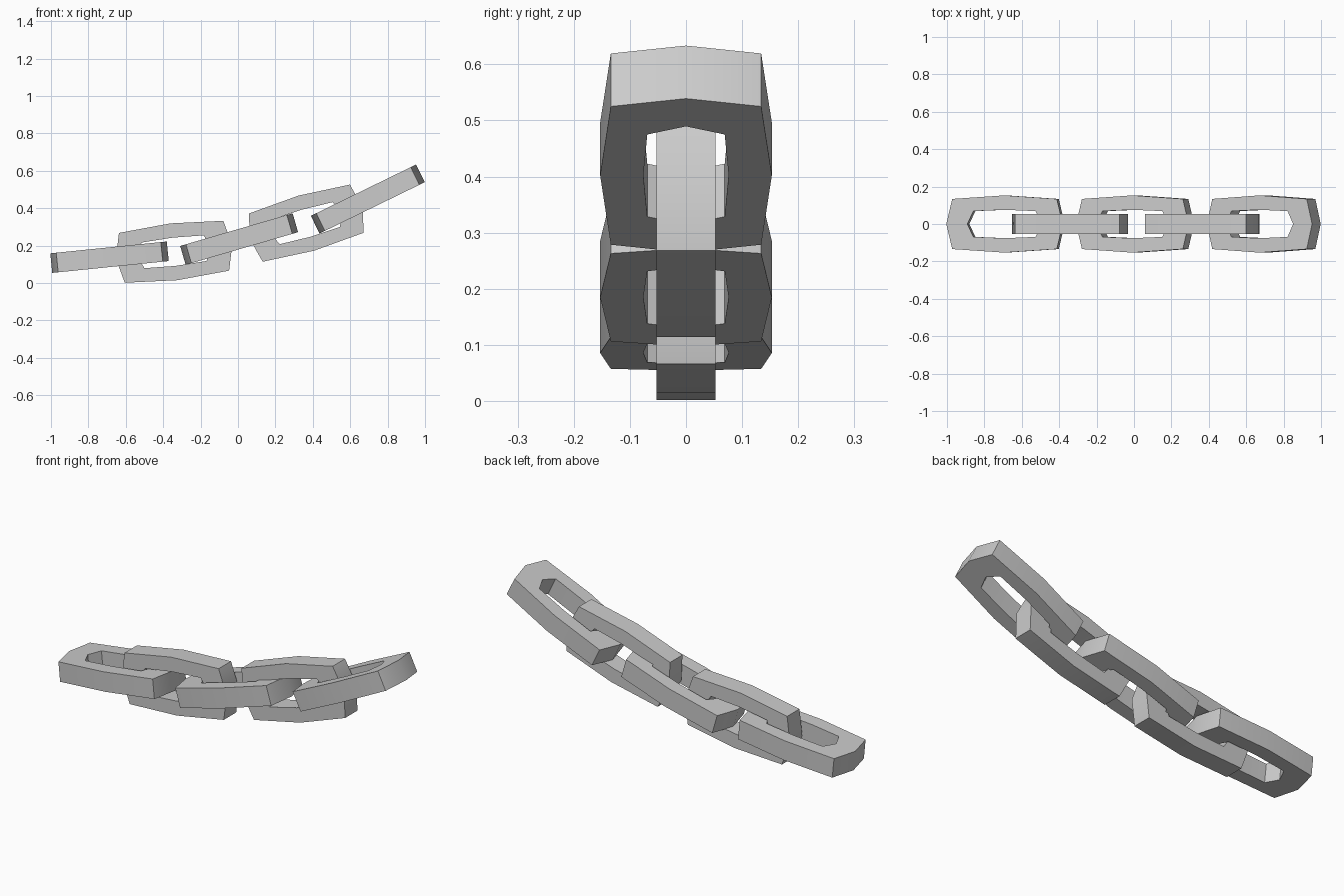
import bpy, bmesh
from math import radians, pi
from mathutils import Matrix

if "Cube" in bpy.data.objects:
    bpy.data.objects.remove(bpy.data.objects["Cube"])

HALF_T = 0.0525  # half thickness of the flat bar


def ring(tip, corner_x, corner_y, mid_y):
    # eight-sided elongated outline
    return [(tip, 0), (corner_x, corner_y), (0, mid_y), (-corner_x, corner_y),
            (-tip, 0), (-corner_x, -corner_y), (0, -mid_y), (corner_x, -corner_y)]


OUTER = ring(0.313, 0.281, 0.134, 0.153)
INNER = ring(0.2, 0.167, 0.069, 0.076)


def make_link(name, x, z, tilt, upright):
    bm = bmesh.new()
    loops = [[bm.verts.new((px, py, h)) for px, py in outline]
             for outline, h in ((OUTER, -HALF_T), (OUTER, HALF_T),
                                (INNER, HALF_T), (INNER, -HALF_T))]
    # skin outer wall, top, hole wall and bottom
    for a, b in zip(loops, loops[1:] + loops[:1]):
        for i in range(8):
            j = (i + 1) % 8
            bm.faces.new((a[i], a[j], b[j], b[i]))
    bmesh.ops.recalc_face_normals(bm, faces=bm.faces)
    mesh = bpy.data.meshes.new(name)
    bm.to_mesh(mesh)
    bm.free()
    obj = bpy.data.objects.new(name, mesh)
    bpy.context.collection.objects.link(obj)
    # upright links are rolled a quarter turn, then all follow the hanging curve
    roll = Matrix.Rotation(pi / 2 if upright else 0, 4, 'X')
    obj.matrix_world = (Matrix.Translation((x, 0, z))
                        @ Matrix.Rotation(radians(-tilt), 4, 'Y') @ roll)
    bpy.ops.object.select_all(action='DESELECT')
    obj.select_set(True)
    bpy.context.view_layer.objects.active = obj
    bpy.ops.object.shade_smooth_by_angle(angle=radians(30))


# chain: x, z and tilt in degrees for each link, alternating flat and upright
CHAIN = [(-0.687, 0.138, 5.8), (-0.342, 0.167, 6.6), (0.006, 0.235, 16.2),
         (0.365, 0.32, 16), (0.694, 0.449, 26)]
for n, (x, z, tilt) in enumerate(CHAIN):
    make_link(f"chain_link_{n + 1}", x, z, tilt, n % 2 == 1)
